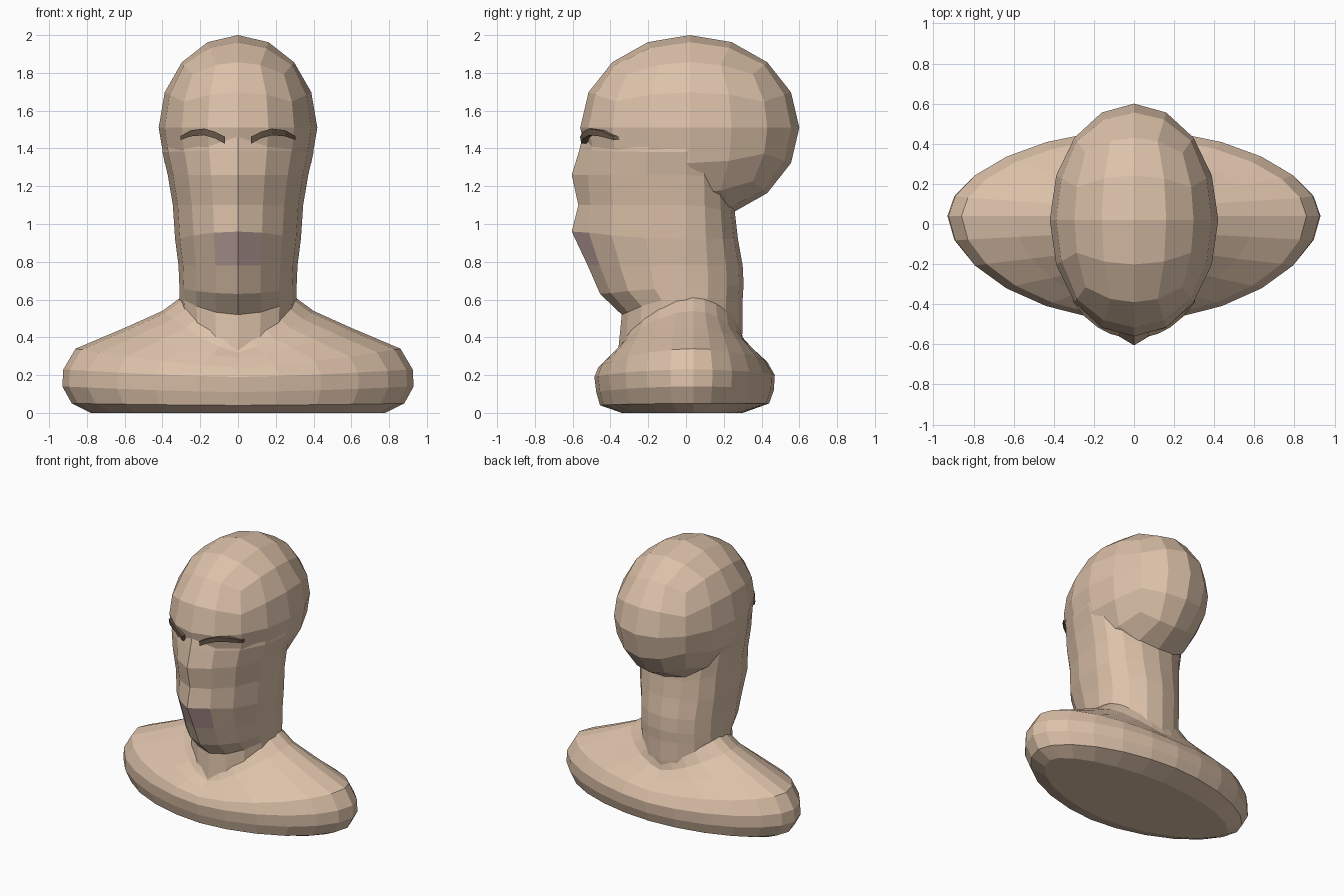
import bpy, bmesh, math
from mathutils import Vector

if "Cube" in bpy.data.objects:
    bpy.data.objects.remove(bpy.data.objects["Cube"])


def material(name, rgb):
    m = bpy.data.materials.new(name)
    m.diffuse_color = (*rgb, 1)
    m.use_nodes = True
    m.node_tree.nodes["Principled BSDF"].inputs["Base Color"].default_value = m.diffuse_color
    return m


skin = material("skin", (0.72, 0.54, 0.40))
lip = material("lip", (0.56, 0.40, 0.37))
brow = material("brow_brown", (0.15, 0.105, 0.07))


def finish(bm, name, *mats):
    bmesh.ops.recalc_face_normals(bm, faces=bm.faces)
    me = bpy.data.meshes.new(name)
    bm.to_mesh(me)
    bm.free()
    for m in mats:
        me.materials.append(m)
    ob = bpy.data.objects.new(name, me)
    bpy.context.collection.objects.link(ob)
    return ob


def loft(rings):
    """Skin a stack of closed rings and cap both ends."""
    bm = bmesh.new()
    vs = [[bm.verts.new(p) for p in r] for r in rings]
    n = len(vs[0])
    for a, b in zip(vs, vs[1:]):
        for i in range(n):
            j = (i + 1) % n
            bm.faces.new((a[i], a[j], b[j], b[i]))
    bm.faces.new(vs[0])
    bm.faces.new(vs[-1])
    return bm


def ring(n, w, yf, yb, zf, zs, zb, mid=0.0, power=2.0, rise=2.0, point=1.0):
    """Oval ring; height goes from front (zf) over the side (zs) to back (zb)."""
    pts = []
    for i in range(n):
        t = 2 * math.pi * i / n
        s, c = math.sin(t), math.cos(t)
        sx = math.copysign(abs(s) ** (2 / power), s)
        cy = abs(c) ** (2 / power)
        if c > 0 and 0.01 < abs(s):          # sharpen the centre line of the face
            cy *= point
        y = mid + (yf - mid if c > 0 else yb - mid) * cy
        z0 = zf if c > 0 else zb
        pts.append((w * sx, y, z0 + (zs - z0) * abs(sx) ** rise))
    return pts


# Cranium: rounded cube stretched to an egg
C, R = Vector((0, 0.02, 1.51)), Vector((0.42, 0.58, 0.49))
bm = bmesh.new()
bmesh.ops.create_cube(bm, size=2)
bmesh.ops.subdivide_edges(bm, edges=bm.edges[:], cuts=3, use_grid_fill=True)
for v in bm.verts:
    d = Vector([math.tan(k * math.pi / 4) for k in v.co]).normalized()
    v.co = C + Vector([d[k] * R[k] for k in range(3)])
finish(bm, "cranium", skin)

# Face, jaw and neck: one loft with a pointed centre line
# width, front y, back y, front z, side z, back z, sharpness
sections = [
    (0.305, -0.365, 0.29, 0.20, 0.30, 0.30, 0.97),
    (0.305, -0.36, 0.30, 0.32, 0.56, 0.45, 0.95),
    (0.31, -0.34, 0.30, 0.52, 0.61, 0.60, 0.98),
    (0.31, -0.455, 0.305, 0.63, 0.66, 0.68, 0.95),
    (0.315, -0.52, 0.30, 0.78, 0.78, 0.78, 0.95),
    (0.333, -0.605, 0.275, 0.96, 0.92, 0.92, 0.92),
    (0.345, -0.57, 0.26, 1.10, 1.10, 1.05, 0.96),
    (0.372, -0.605, 0.25, 1.26, 1.26, 1.20, 0.93),
    (0.40, -0.565, 0.25, 1.39, 1.38, 1.35, 0.96),
    (0.39, -0.54, 0.25, 1.50, 1.50, 1.50, 0.96),
]
bm = loft([ring(16, *s[:6], point=s[6]) for s in sections])
for f in bm.faces:
    c = f.calc_center_median()
    if 0.8 < c.z < 0.94 and c.y < -0.4 and abs(c.x) < 0.1:
        f.material_index = 1
finish(bm, "face_and_neck", skin, lip)

# Shoulders: flared loft with a flat underside
sections = [
    (0.78, -0.34, 0.30, 0.0, 0.0, 0.0),
    (0.88, -0.455, 0.44, 0.04, 0.05, 0.05),
    (0.93, -0.475, 0.465, 0.11, 0.14, 0.12),
    (0.925, -0.485, 0.47, 0.19, 0.23, 0.20),
    (0.86, -0.465, 0.43, 0.24, 0.34, 0.27),
    (0.60, -0.41, 0.36, 0.29, 0.45, 0.33),
    (0.40, -0.365, 0.305, 0.32, 0.54, 0.38),
    (0.305, -0.34, 0.29, 0.36, 0.61, 0.45),
    (0.24, -0.28, 0.24, 0.40, 0.60, 0.48),
]
bm = loft([ring(24, *s, mid=0.04, power=1.85, rise=1.4) for s in sections])
finish(bm, "shoulders", skin)


# Eyebrows: arched strips wrapped on the cranium
def on_skull(x, z, grow):
    k = 1 - (x / R.x) ** 2 - ((z - C.z) / R.z) ** 2
    return (x, C.y - R.y * math.sqrt(k) - grow, z)


arch = [(0.07, 1.425, 1.462), (0.12, 1.453, 1.488), (0.18, 1.470, 1.505),
        (0.25, 1.464, 1.496), (0.305, 1.445, 1.465)]
for side, name in ((1, "left"), (-1, "right")):
    rings = []
    for x, lo, hi in arch:
        corners = ((lo, -0.03), (lo, 0.012), (hi, 0.012), (hi, -0.03))
        rings.append([on_skull(side * x, z, g) for z, g in corners])
    finish(loft(rings), name + "_eyebrow", brow)
